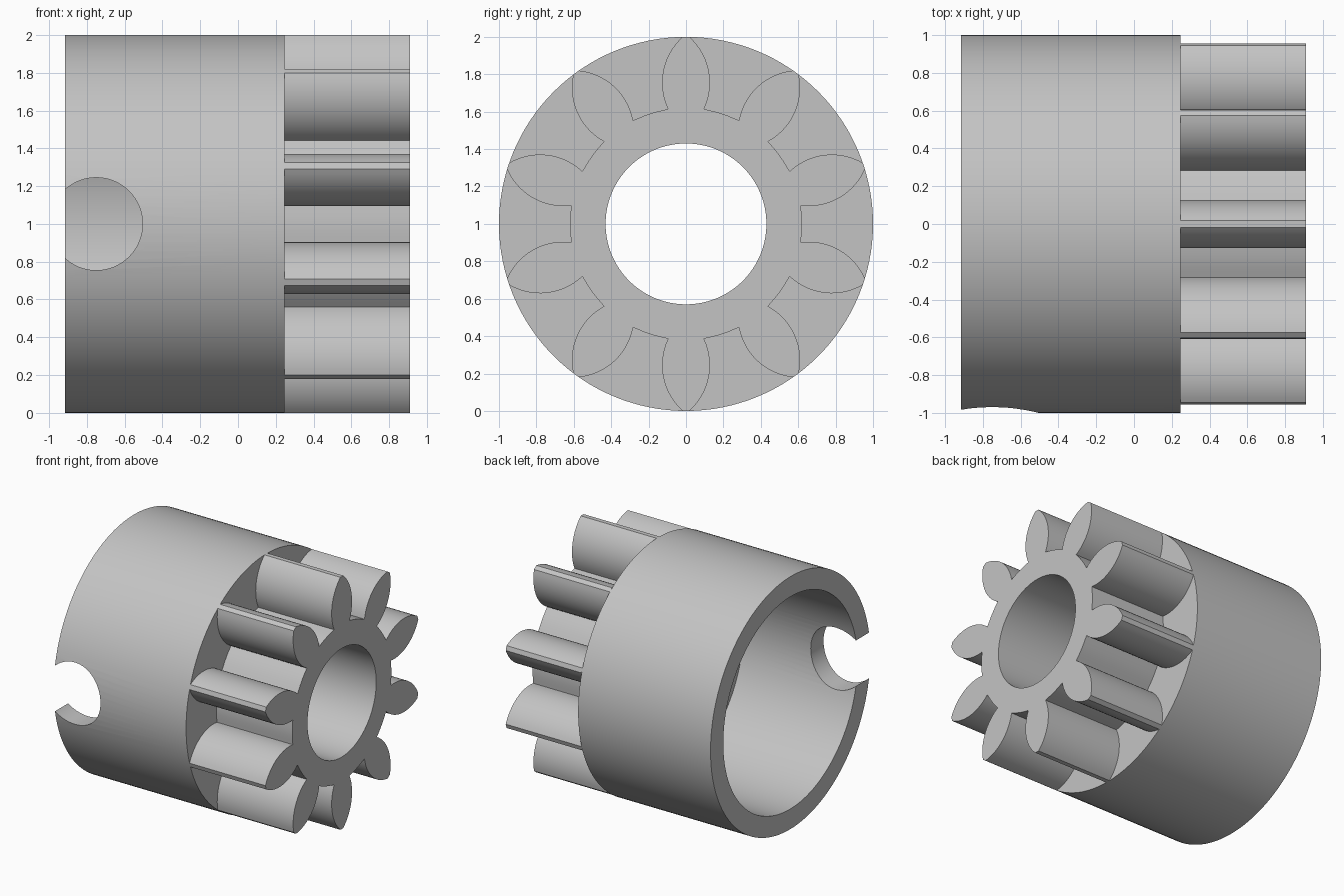
import bpy, bmesh
from math import sin, cos, pi, tau, asin, atan2, sqrt, radians
from mathutils import Matrix, Vector

default = bpy.data.objects.get("Cube")
if default:
    bpy.data.objects.remove(default, do_unlink=True)

AXIS_Z = 1.0          # height of the shaft axis
SEGMENTS = 128
BORE = 0.43
DRUM_START, DRUM_END, GEAR_END = -0.915, 0.245, 0.91
ROOT, TEETH = 0.62, 10

grey = bpy.data.materials.new("plain grey")
grey.use_nodes = True
colour = (0.55, 0.55, 0.55, 1)
grey.diffuse_color = colour
grey.node_tree.nodes["Principled BSDF"].inputs["Base Color"].default_value = colour


def add_object(name, bm):
    mesh = bpy.data.meshes.new(name)
    bm.to_mesh(mesh)
    bm.free()
    obj = bpy.data.objects.new(name, mesh)
    bpy.context.collection.objects.link(obj)
    mesh.materials.append(grey)
    return obj


def select_only(obj):
    bpy.ops.object.select_all(action='DESELECT')
    obj.select_set(True)
    bpy.context.view_layer.objects.active = obj


def smooth(obj):
    select_only(obj)
    bpy.ops.object.shade_smooth_by_angle(angle=radians(25))


# Drum: a thick cup with a bored floor, revolved about the shaft axis
section = [(DRUM_START, 1), (DRUM_END, 1), (DRUM_END, BORE),
           (0.085, BORE), (0.085, 0.84), (DRUM_START, 0.84)]
bm = bmesh.new()
rings = []
for i in range(SEGMENTS):
    a = tau * i / SEGMENTS
    rings.append([bm.verts.new((x, r * sin(a), AXIS_Z + r * cos(a))) for x, r in section])
for i, ring in enumerate(rings):
    after = rings[(i + 1) % SEGMENTS]
    for j in range(len(section)):
        k = (j + 1) % len(section)
        bm.faces.new((ring[j], ring[k], after[k], after[j]))
bmesh.ops.recalc_face_normals(bm, faces=bm.faces)
drum = add_object("drum", bm)

# Round notch through the front wall, open at the rim
bm = bmesh.new()
place = Matrix.Translation((-0.75, -0.9, AXIS_Z)) @ Matrix.Rotation(pi / 2, 4, 'X')
bmesh.ops.create_cone(bm, cap_ends=True, segments=64, radius1=0.245, radius2=0.245,
                      depth=0.8, matrix=place)
cutter = add_object("notch_cutter", bm)
cutter.hide_render = True
select_only(drum)
cut = drum.modifiers.new("notch", 'BOOLEAN')
cut.operation = 'DIFFERENCE'
cut.solver = 'EXACT'
cut.object = cutter
bpy.ops.object.modifier_apply(modifier=cut.name)
bpy.data.objects.remove(cutter, do_unlink=True)
smooth(drum)


# Tooth flank: one circular arc from the root to a narrow tip
def tooth_outline(steps=14):
    radius, widest, centre = 0.328, 0.128, 0.755
    low = asin((0.614 - centre) / radius)
    high = asin((1.0 - centre) / radius)
    flank = []
    for i in range(steps + 1):
        a = low + (high - low) * i / steps
        flank.append((widest - radius + radius * cos(a), centre + radius * sin(a)))
    return [(-x, y) for x, y in flank] + flank[::-1]


# Gear outline: repeated teeth joined by root arcs, listed clockwise from the top
tooth = tooth_outline()
base_angle = atan2(tooth[-1][0], tooth[-1][1])
gap = tau / TEETH - 2 * base_angle
outline = []
for n in range(TEETH):
    turn = tau * n / TEETH
    outline += [(x * cos(turn) + y * sin(turn), y * cos(turn) - x * sin(turn)) for x, y in tooth]
    for i in range(1, 6):
        a = turn + base_angle + gap * i / 6
        outline.append((ROOT * sin(a), ROOT * cos(a)))
bore = [(BORE * sin(tau * i / SEGMENTS), BORE * cos(tau * i / SEGMENTS)) for i in range(SEGMENTS)]

# Pinion gear: filled outline with a bore, extruded along the shaft
curve = bpy.data.curves.new("pinion_gear", 'CURVE')
curve.dimensions = '2D'
curve.fill_mode = 'BOTH'
curve.extrude = (GEAR_END - DRUM_END) / 2
for loop in (outline, bore):
    spline = curve.splines.new('POLY')
    spline.points.add(len(loop) - 1)
    for point, (x, y) in zip(spline.points, loop):
        point.co = (x, y, 0, 1)
    spline.use_cyclic_u = True
curve.materials.append(grey)
gear = bpy.data.objects.new("pinion_gear", curve)
bpy.context.collection.objects.link(gear)
select_only(gear)
bpy.ops.object.convert(target='MESH')
gear = bpy.context.view_layer.objects.active

# Turn the gear onto the shaft and drop the end hidden against the drum
to_shaft = Matrix(((0, 0, 1, 0), (1, 0, 0, 0), (0, 1, 0, 0), (0, 0, 0, 1)))
shift = Matrix.Translation(((GEAR_END + DRUM_END) / 2, 0, AXIS_Z))
bm = bmesh.new()
bm.from_mesh(gear.data)
bmesh.ops.transform(bm, matrix=shift @ to_shaft, verts=bm.verts)
bmesh.ops.remove_doubles(bm, verts=bm.verts, dist=0.0001)
bmesh.ops.recalc_face_normals(bm, faces=bm.faces)
hidden = [f for f in bm.faces if f.normal.x < -0.9]
bmesh.ops.delete(bm, geom=hidden, context='FACES')
bm.to_mesh(gear.data)
bm.free()
smooth(gear)
